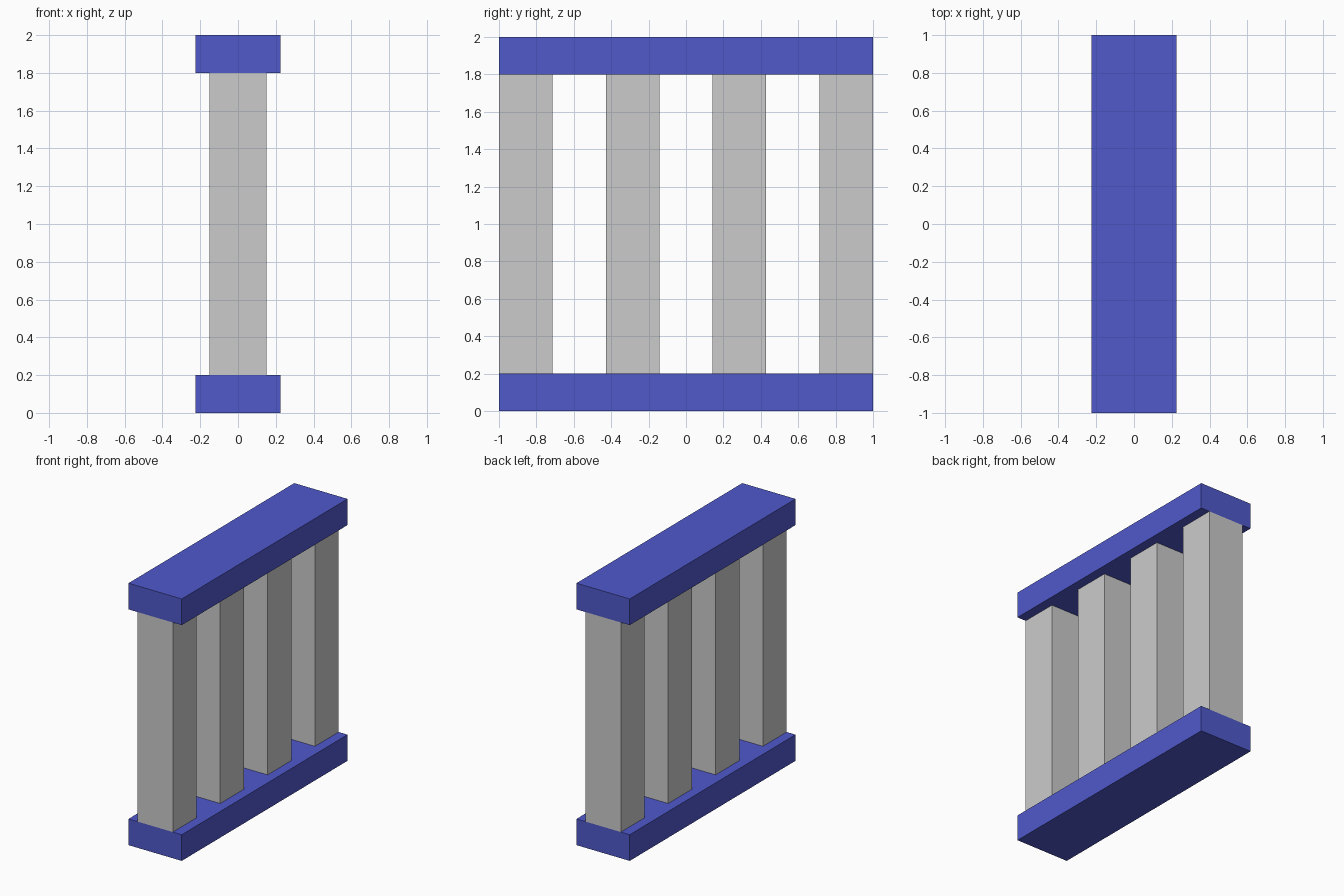
import bpy

if "Cube" in bpy.data.objects:
    bpy.data.objects.remove(bpy.data.objects["Cube"])

LENGTH, HEIGHT = 2.0, 2.0
RAIL_W, RAIL_H = 0.45, 0.2
POST_W, POST_D = 0.30, LENGTH / 7   # posts and gaps share one width

blue = bpy.data.materials.new("blue")
blue.diffuse_color = (0.08, 0.1, 0.6, 1)
blue.use_nodes = True
blue.node_tree.nodes["Principled BSDF"].inputs["Base Color"].default_value = blue.diffuse_color


def box(name, size, location, material=None):
    bpy.ops.mesh.primitive_cube_add(size=1, location=location)
    obj = bpy.context.object
    obj.name = name
    obj.scale = size
    bpy.ops.object.transform_apply(location=False, rotation=False, scale=True)
    if material:
        obj.data.materials.append(material)
    return obj


# Bottom and top rails
for name, z in (("bottom_rail", RAIL_H / 2), ("top_rail", HEIGHT - RAIL_H / 2)):
    box(name, (RAIL_W, LENGTH, RAIL_H), (0, 0, z), blue)

# Four evenly spaced posts, end posts flush with the rail ends
for i in range(4):
    y = -LENGTH / 2 + POST_D * (0.5 + 2 * i)
    box(f"post_{i + 1}", (POST_W, POST_D, HEIGHT - 2 * RAIL_H), (0, y, HEIGHT / 2))
